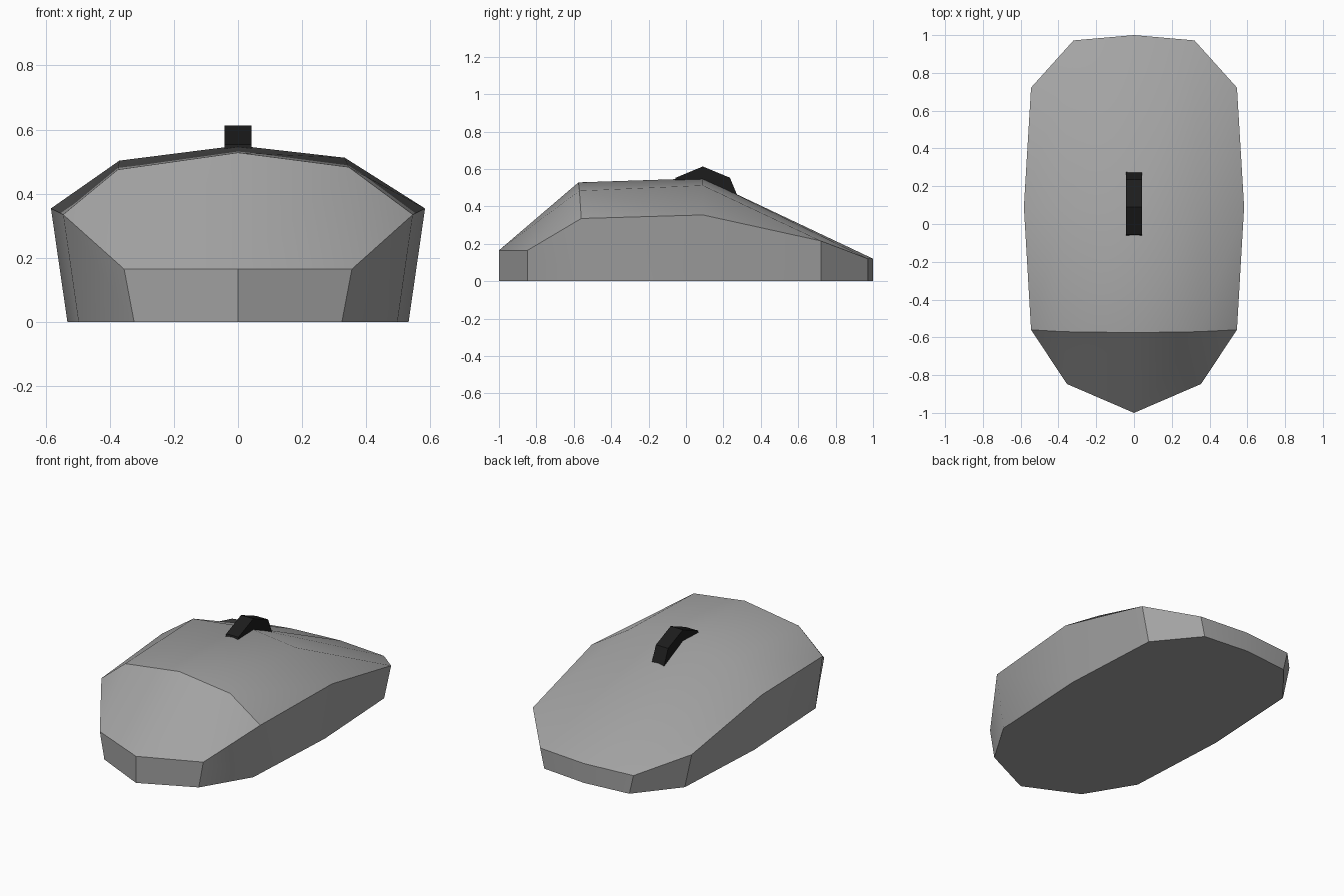
import bpy, bmesh, math

if "Cube" in bpy.data.objects:
    bpy.data.objects.remove(bpy.data.objects["Cube"])


def material(name, value):
    m = bpy.data.materials.new(name)
    m.diffuse_color = (value, value, value, 1)
    m.use_nodes = True
    m.node_tree.nodes["Principled BSDF"].inputs["Base Color"].default_value = m.diffuse_color
    return m


grey = material("grey plastic", 0.37)
black = material("black rubber", 0.012)

# Mouse shell: cross rows from front to back, left rim to right rim
rows = [
    [(-0.355, -0.847, 0.165), (0, -1.0, 0.165), (0.355, -0.847, 0.165)],
    [(-0.545, -0.56, 0.335), (-0.375, -0.57, 0.475), (0, -0.575, 0.528),
     (0.345, -0.57, 0.483), (0.545, -0.56, 0.335)],
    [(-0.583, 0.09, 0.354), (-0.37, 0.09, 0.503), (0, 0.09, 0.55),
     (0.333, 0.09, 0.512), (0.583, 0.09, 0.354)],
    [(-0.545, 0.722, 0.215), (-0.32, 0.972, 0.12), (0, 1.0, 0.12),
     (0.32, 0.972, 0.12), (0.545, 0.722, 0.215)],
]
bm = bmesh.new()
r = [[bm.verts.new(p) for p in row] for row in rows]

# Top: nose slope with corner triangles, then the two back strips
for i in range(2):
    bm.faces.new((r[0][i], r[0][i + 1], r[1][i + 2], r[1][i + 1]))
bm.faces.new((r[0][0], r[1][1], r[1][0]))
bm.faces.new((r[0][2], r[1][4], r[1][3]))
for a, b in ((r[1], r[2]), (r[2], r[3])):
    for i in range(4):
        bm.faces.new((a[i], a[i + 1], b[i + 1], b[i]))

# Walls narrow slightly towards the flat base
rim = r[0] + [r[1][4], r[2][4]] + r[3][::-1] + [r[2][0], r[1][0]]
base = [bm.verts.new((v.co.x * 0.912, v.co.y, 0)) for v in rim]
for i in range(len(rim)):
    j = (i + 1) % len(rim)
    bm.faces.new((rim[i], base[i], base[j], rim[j]))
bm.faces.new(base[::-1])
bmesh.ops.recalc_face_normals(bm, faces=bm.faces)
mesh = bpy.data.meshes.new("mouse_body")
bm.to_mesh(mesh)
bm.free()
body = bpy.data.objects.new("mouse_body", mesh)
bpy.context.collection.objects.link(body)
mesh.materials.append(grey)
bpy.ops.object.select_all(action='DESELECT')
body.select_set(True)
bpy.context.view_layer.objects.active = body
bpy.ops.object.shade_smooth_by_angle(angle=math.radians(30))

# Scroll wheel: eight-sided, sunk into the shell
bpy.ops.mesh.primitive_cylinder_add(vertices=8, radius=0.205, depth=0.084,
                                    location=(0, 0.09, 0.408),
                                    rotation=(0, math.pi / 2, 0))
wheel = bpy.context.object
wheel.name = "scroll_wheel"
wheel.data.materials.append(black)
